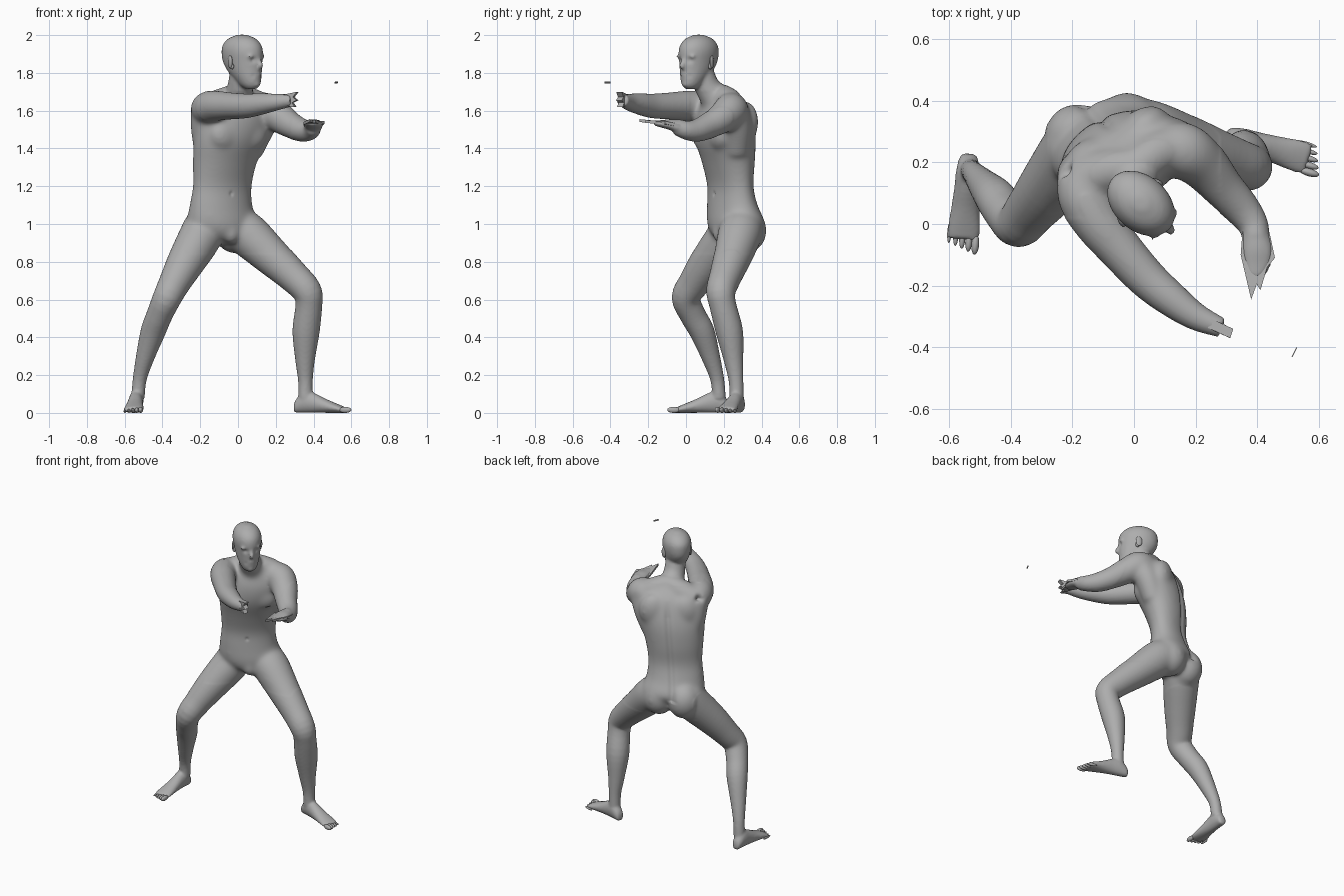
import bpy, bmesh, math
from mathutils import Vector, Matrix

if "Cube" in bpy.data.objects:
    bpy.data.objects.remove(bpy.data.objects["Cube"])

SKIN = bpy.data.materials.new("grey_skin")
SKIN.diffuse_color = (0.42, 0.42, 0.42, 1)
SKIN.use_nodes = True
SKIN.node_tree.nodes["Principled BSDF"].inputs["Base Color"].default_value = SKIN.diffuse_color
UP = Vector((0, 0, 1))


def frame(deg):
    """Forward and left directions for a heading turned from -y towards +x."""
    a = math.radians(deg)
    return Vector((math.sin(a), -math.cos(a), 0)), Vector((math.cos(a), math.sin(a), 0))


def smooth_rows(rows, steps=4):
    """Catmull-Rom interpolation of a short list of number rows."""
    out = []
    for i in range(len(rows) - 1):
        p0, p1, p2, p3 = (rows[max(0, min(len(rows) - 1, i + k))] for k in (-1, 0, 1, 2))
        for s in range(steps):
            t = s / steps
            out.append([b + 0.5 * t * (c - a + t * (2 * a - 5 * b + 4 * c - d + t * (3 * (b - c) + d - a)))
                        for a, b, c, d in zip(p0, p1, p2, p3)])
    return out + [list(rows[-1])]


def loft(bm, rings, n=28):
    """Closed skin through rings of (centre, half axis u, half axis v)."""
    loops = [[bm.verts.new(c + u * math.cos(2 * math.pi * k / n) + v * math.sin(2 * math.pi * k / n))
              for k in range(n)] for c, u, v in rings]
    faces = [bm.faces.new(loops[0]), bm.faces.new(loops[-1])]
    for a, b in zip(loops, loops[1:]):
        for k in range(n):
            faces.append(bm.faces.new((a[k], a[(k + 1) % n], b[(k + 1) % n], b[k])))
    bmesh.ops.recalc_face_normals(bm, faces=faces)


def limb(bm, rows, ref):
    """Round tube through rows of x, y, z, radius."""
    rows = smooth_rows(rows)
    pts = [Vector(r[:3]) for r in rows]
    rings = []
    for i, p in enumerate(pts):
        t = (pts[min(i + 1, len(pts) - 1)] - pts[max(i - 1, 0)]).normalized()
        u = t.cross(Vector(ref)).normalized()
        rings.append((p, u * rows[i][3], t.cross(u) * rows[i][3]))
    loft(bm, rings)


def blob(bm, centre, radii, f=Vector((0, -1, 0)), l=Vector((1, 0, 0))):
    """Ellipsoid with radii along left, forward and up."""
    m = Matrix((l, f, UP)).transposed().to_4x4()
    m = Matrix.Translation(centre) @ m @ Matrix.Diagonal((*radii, 1))
    made = bmesh.ops.create_uvsphere(bm, u_segments=24, v_segments=14, radius=1, matrix=m)
    faces = list({fc for v in made["verts"] for fc in v.link_faces})
    bmesh.ops.recalc_face_normals(bm, faces=faces)


def foot(bm, toes, heel, tip, big_side):
    """Sole and instep in the body skin, five toes in their own mesh."""
    heel, tip = Vector((*heel, 0)), Vector((*tip, 0))
    d = tip - heel
    side = Vector((-d.y, d.x, 0)).normalized() * big_side
    rows = [(0, .018, .045), (.04, .03, .075), (.18, .038, .12), (.34, .04, .105),
            (.55, .046, .072), (.75, .053, .045), (.86, .05, .03)]
    loft(bm, [(heel + d * t + UP * h / 2, side * w, UP * h / 2) for t, w, h in smooth_rows(rows)])
    dn = d.normalized()
    for k in range(5):
        r = .016 - .0018 * k
        c = heel + d * (.9 - .025 * k) + side * (.04 - .0215 * k) + UP * r
        blob(toes, c, (r * .8, .034, r), dn, side)


def finish(name, bm):
    me = bpy.data.meshes.new(name)
    bm.to_mesh(me)
    bm.free()
    me.materials.append(SKIN)
    me.shade_smooth()
    ob = bpy.data.objects.new(name, me)
    bpy.context.collection.objects.link(ob)
    return ob


bm = bmesh.new()
F, L = frame(30)      # torso heading
HF, HL = frame(48)    # head heading

# torso: x, y, z, half width, half depth
torso = [(-.06, .25, .9, .05, .05), (-.07, .25, .94, .13, .10), (-.085, .265, 1.0, .195, .135),
         (-.09, .245, 1.1, .18, .115), (-.083, .235, 1.2, .17, .102), (-.07, .225, 1.32, .182, .122),
         (-.045, .21, 1.44, .203, .142), (-.02, .205, 1.54, .212, .135), (-.01, .2, 1.62, .19, .11),
         (0, .185, 1.68, .12, .075), (0, .175, 1.715, .06, .055)]
loft(bm, [(Vector(r[:3]), L * r[3], F * r[4]) for r in smooth_rows(torso)], 40)

# buttocks, chest muscles, shoulder blades, groin
blob(bm, (-.185, .285, .965), (.105, .105, .12), F, L)
blob(bm, (-.02, .32, .965), (.105, .108, .12), F, L)
for s in (-1, 1):
    blob(bm, Vector((-.04, .21, 1.475)) + F * .09 + L * .08 * s, (.09, .05, .085), F, L)
    blob(bm, Vector((-.02, .2, 1.54)) - F * .075 + L * .1 * s, (.09, .06, .11), F, L)
blob(bm, Vector((-.075, .25, .95)) + F * .075, (.045, .045, .055), F, L)

# side muscles joining the back to the arms
limb(bm, [(-.165, .135, 1.6, .085), (-.17, .16, 1.5, .08), (-.16, .18, 1.38, .07)], (0, 1, 0))
limb(bm, [(.15, .245, 1.59, .085), (.11, .27, 1.5, .08), (.06, .27, 1.38, .07)], (0, 1, 0))

# neck and shoulder slopes
limb(bm, [(-.01, .2, 1.58, .1), (0, .16, 1.66, .084), (.012, .11, 1.73, .067), (.02, .08, 1.82, .062)], (1, 0, 0))
limb(bm, [(-.165, .14, 1.6, .085), (-.08, .17, 1.645, .075), (.005, .185, 1.67, .07),
          (.08, .23, 1.64, .075), (.15, .24, 1.595, .09)], (0, 0, 1))

# head: height, forward offset, half length, half width
HEAD = Vector((.025, .065, 0))
skull = [(1.715, .06, .03, .026), (1.735, .052, .058, .046), (1.77, .036, .08, .062),
         (1.81, .015, .102, .074), (1.86, 0, .12, .083), (1.91, -.003, .124, .089),
         (1.95, -.005, .114, .082), (1.982, -.005, .08, .059), (2.002, -.005, .025, .02)]
loft(bm, [(HEAD + HF * o + UP * z, HL * w, HF * d) for z, o, d, w in smooth_rows(skull)], 40)


def face_point(fwd, left, z):
    return HEAD + HF * fwd + HL * left + UP * z


# nose, lips, chin and brows
limb(bm, [(*face_point(.108, 0, 1.885), .009), (*face_point(.119, 0, 1.86), .011),
          (*face_point(.128, 0, 1.838), .0145), (*face_point(.114, 0, 1.826), .012)], HL)
blob(bm, face_point(.105, 0, 1.79), (.026, .015, .007), HF, HL)
blob(bm, face_point(.102, 0, 1.777), (.022, .015, .007), HF, HL)
blob(bm, face_point(.096, 0, 1.742), (.026, .02, .018), HF, HL)
for s in (-1, 1):
    blob(bm, face_point(.1, .034 * s, 1.886), (.03, .014, .009), HF, HL)

# right arm, reaching across the front
limb(bm, [(-.17, .15, 1.6, .08), (-.16, .085, 1.615, .087), (-.115, .005, 1.625, .08),
          (-.05, -.075, 1.625, .072), (.04, -.175, 1.625, .065), (.12, -.243, 1.635, .057),
          (.2, -.3, 1.645, .045), (.285, -.337, 1.655, .032)], (0, 0, 1))
# left arm, raised and bent
limb(bm, [(.11, .24, 1.6, .09), (.165, .235, 1.6, .093), (.225, .19, 1.56, .082), (.285, .12, 1.52, .069),
          (.345, .055, 1.495, .06), (.385, 0, 1.497, .05), (.397, -.05, 1.515, .043)], (0, 0, 1))
# flattened left palm
loft(bm, [(Vector(p[:3]), Vector((p[3], 0, 0)), Vector((0, 0, p[4]))) for p in smooth_rows(
    [(.393, -.02, 1.505, .045, .045), (.4, -.08, 1.525, .05, .03), (.4, -.13, 1.53, .045, .02),
     (.395, -.17, 1.535, .03, .013)])])

# right leg
limb(bm, [(-.17, .27, 1.0, .11), (-.2, .22, .93, .114), (-.275, .12, .8, .1), (-.335, .045, .69, .084),
          (-.375, .0, .61, .076), (-.415, .035, .52, .069), (-.45, .085, .43, .066),
          (-.49, .13, .3, .05), (-.52, .165, .18, .037), (-.53, .175, .08, .036)], (0, 1, .2))
# left leg
limb(bm, [(-.02, .3, .99, .11), (.05, .285, .945, .117), (.17, .25, .835, .102), (.29, .21, .725, .086),
          (.365, .185, .645, .078), (.375, .195, .57, .071), (.36, .23, .43, .072),
          (.355, .252, .28, .052), (.357, .265, .17, .039), (.357, .268, .08, .038)], (0, 1, .2))

toes = bmesh.new()
foot(bm, toes, (-.535, .228), (-.557, -.095), 1)
foot(bm, toes, (.298, .288), (.61, .197), -1)
finish("toes", toes)

# merge the overlapping parts into one smooth skin
rough = finish("body_rough", bm)
mod = rough.modifiers.new("merge", 'REMESH')
mod.mode, mod.voxel_size = 'VOXEL', .0085
mod = rough.modifiers.new("soften", 'SMOOTH')
mod.factor, mod.iterations = .5, 4
bpy.context.view_layer.update()
merged = bpy.data.meshes.new_from_object(rough.evaluated_get(bpy.context.evaluated_depsgraph_get()))
bm = bmesh.new()
bm.from_mesh(merged)
bpy.data.objects.remove(rough)

# blend the muscles of the trunk together
trunk = [v for v in bm.verts if .84 < v.co.z < 1.7 and abs(v.co.x) < .28 and v.co.y > .02]
for _ in range(18):
    bmesh.ops.smooth_vert(bm, verts=trunk, factor=.5, use_axis_x=True, use_axis_y=True, use_axis_z=True)

# eye sockets, mouth corners and navel pressed in
dents = [(face_point(.108, .034 * s, 1.868), .015, HF * -.01) for s in (-1, 1)]
dents += [(face_point(.1, .03 * s, 1.784), .01, HF * -.004) for s in (-1, 1)]
dents.append((Vector((-.086, .237, 1.16)) + F * .107, .01, F * -.008))
for v in bm.verts:
    for c, r, push in dents:
        d = (v.co - c).length
        if d < 3 * r:
            v.co += push * math.exp(-(d / r) ** 2)
    # spine groove down the back
    if .98 < v.co.z < 1.62:
        t = (v.co.z - 1.0) / .6
        rel = v.co - Vector((-.085 + .075 * t, .25 - .05 * t, v.co.z))
        if rel.dot(F) < -.05:
            fade = min(1, (1.62 - v.co.z) / .1)
            v.co += F * .011 * fade * math.exp(-(rel.dot(L) / .02) ** 2)
    v.co.z = max(v.co.z, 0)
finish("body", bm)

# ears
bm = bmesh.new()
for s in (-1, 1):
    tilt = (HL * s - HF * .35).normalized()
    along = tilt.cross(UP)
    blob(bm, face_point(-.012, .086 * s, 1.858), (.021, .009, .034), tilt, along)
    blob(bm, face_point(-.002, .082 * s, 1.835), (.012, .009, .016), tilt, along)
finish("ears", bm)


def plate(name, points, offset):
    """Jagged flat piece given an even thickness."""
    bm = bmesh.new()
    face = bm.faces.new([bm.verts.new(p) for p in points])
    made = bmesh.ops.extrude_face_region(bm, geom=[face])
    for v in made["geom"]:
        if isinstance(v, bmesh.types.BMVert):
            v.co += Vector(offset)
    bmesh.ops.recalc_face_normals(bm, faces=bm.faces)
    ob = finish(name, bm)
    ob.data.shade_flat()
    return ob


# jagged open hands
plate("left_hand", [(.352, -.02, 1.512), (.346, -.1, 1.525), (.38, -.245, 1.54), (.398, -.195, 1.535),
                    (.41, -.215, 1.535), (.432, -.14, 1.53), (.457, -.11, 1.53), (.44, -.03, 1.512)], (0, 0, .015))
plate("right_hand", [(.24, -.337, 1.622), (.30, -.365, 1.62), (.285, -.357, 1.642), (.31, -.37, 1.655),
                     (.29, -.36, 1.672), (.312, -.37, 1.7), (.24, -.337, 1.685)], (.01, .03, 0))
# loose sliver in front of the hands
plate("loose_sliver", [(.51, -.432, 1.745), (.514, -.432, 1.75), (.53, -.4, 1.75), (.526, -.4, 1.745)], (0, 0, .004))
